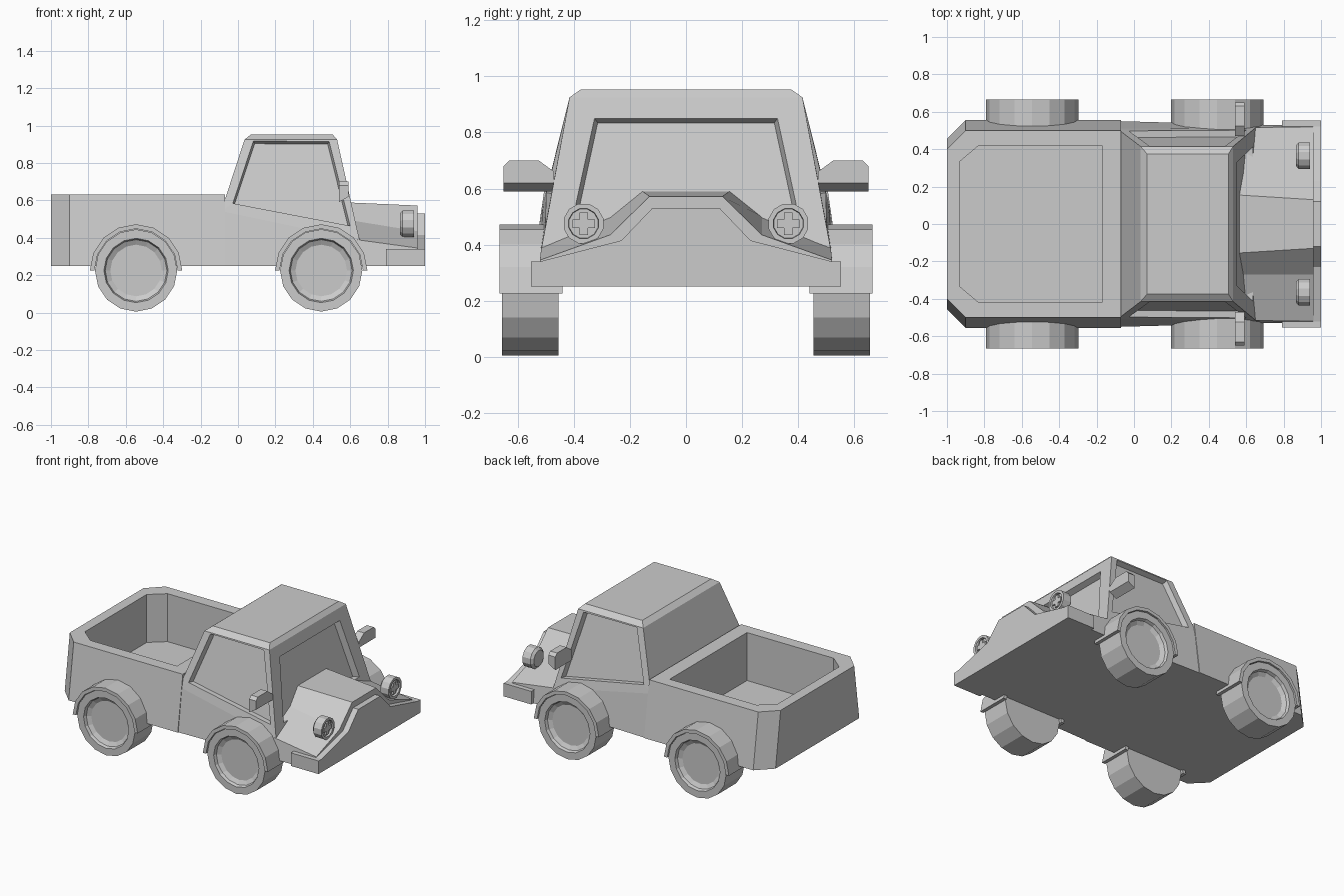
import bpy, bmesh, math
from mathutils import Vector

if "Cube" in bpy.data.objects:
    bpy.data.objects.remove(bpy.data.objects["Cube"])

mat = bpy.data.materials.new("plain grey")
mat.diffuse_color = (0.6, 0.6, 0.6, 1)
mat.use_nodes = True
mat.node_tree.nodes["Principled BSDF"].inputs["Base Color"].default_value = mat.diffuse_color


def loft(name, rings, edit=None):
    """Skin a row of equal-length closed rings and cap both ends."""
    bm = bmesh.new()
    vs = [[bm.verts.new(p) for p in r] for r in rings]
    n = len(rings[0])
    bands = []
    for a, b in zip(vs, vs[1:]):
        bands.append([bm.faces.new((a[i], a[(i + 1) % n], b[(i + 1) % n], b[i])) for i in range(n)])
    bm.faces.new(vs[0][::-1])
    bm.faces.new(vs[-1])
    bmesh.ops.recalc_face_normals(bm, faces=bm.faces[:])
    if edit:
        edit(bm, bands)
        bmesh.ops.recalc_face_normals(bm, faces=bm.faces[:])
    me = bpy.data.meshes.new(name)
    bm.to_mesh(me)
    bm.free()
    me.materials.append(mat)
    ob = bpy.data.objects.new(name, me)
    bpy.context.collection.objects.link(ob)
    return ob


def pocket(bm, face, uvs, depth):
    """Replace a quad by a frame round a sunken pane; uvs run over bl, br, tr, tl."""
    zs = sorted(face.verts, key=lambda v: v.co.z)
    key = (lambda v: v.co.x) if abs(face.normal.y) > 0.5 else (lambda v: v.co.y)
    bl, br = sorted(zs[:2], key=key)
    tl, tr = sorted(zs[2:], key=key)
    nrm = face.normal.copy()
    outer = [bl, br, tr, tl]
    pts = [bl.co.lerp(br.co, u).lerp(tl.co.lerp(tr.co, u), v) for u, v in uvs]
    mid = sum(pts, Vector()) / 4
    rim = [bm.verts.new(p) for p in pts]
    pane = [bm.verts.new(p.lerp(mid, 0.035) - nrm * depth) for p in pts]
    bm.faces.remove(face)
    for a, b in ((outer, rim), (rim, pane)):
        for i in range(4):
            j = (i + 1) % 4
            bm.faces.new((a[i], a[j], b[j], b[i]))
    bm.faces.new(pane)


def mirrored(half):
    return half + [(x, -y, z) for x, y, z in reversed(half)]


# Cargo bed: tapered box with cut rear corners and an open well
def bed_ring(front, back, cut, y_back, y_side, z):
    return mirrored([(front, y_side, z), (cut, y_side, z), (back, y_back, z)])


loft("cargo_bed", [
    bed_ring(-0.07, -1.0, -0.9, 0.455, 0.555, 0.25),
    bed_ring(-0.07, -1.0, -0.9, 0.40, 0.50, 0.63),
    bed_ring(-0.17, -0.93, -0.83, 0.335, 0.42, 0.63),
    bed_ring(-0.17, -0.93, -0.83, 0.335, 0.42, 0.30)])


# Cab: four stacked rings, with sunken windscreen and side windows
def cab_ring(xb, yb, zb, xf, yf, zf):
    return [(xb, -yb, zb), (xf, -yf, zf), (xf, yf, zf), (xb, yb, zb)]


def cut_windows(bm, bands):
    right, front, left, _ = bands[1]
    side = [(0.065, 0.13), (0.95, 0.13), (0.91, 0.98), (0.10, 0.98)]
    pocket(bm, right, side, 0.035)
    pocket(bm, left, side, 0.035)
    pocket(bm, front, [(0.09, 0.12), (0.91, 0.12), (0.88, 0.86), (0.12, 0.86)], 0.04)


loft("cab", [
    cab_ring(-0.09, 0.55, 0.25, 0.65, 0.53, 0.25),
    cab_ring(-0.09, 0.51, 0.543, 0.65, 0.515, 0.387),
    cab_ring(0.035, 0.415, 0.925, 0.53, 0.415, 0.925),
    cab_ring(0.07, 0.375, 0.953, 0.505, 0.375, 0.953)], cut_windows)

# Hood with low wings, and the grille plate in front of it
loft("hood", [
    mirrored([(0.56, 0.53, 0.25), (0.56, 0.515, 0.40), (0.56, 0.27, 0.50), (0.56, 0.155, 0.59)]),
    mirrored([(0.96, 0.53, 0.25), (0.96, 0.52, 0.345), (0.96, 0.27, 0.435), (0.96, 0.13, 0.572)])])
loft("grille", [
    mirrored([(x, 0.52, 0.30), (x, 0.52, 0.34), (x, 0.23, 0.415), (x, 0.12, 0.53)])
    for x in (0.95, 1.0)])

# Front bumper
loft("bumper", [mirrored([(x, 0.553, 0.25), (x, 0.553, 0.34)]) for x in (0.79, 1.0)])


def circle_y(cx, cz, r, y, n=16):
    return [(cx + r * math.cos(k * math.tau / n), y, cz + r * math.sin(k * math.tau / n)) for k in range(n)]


def circle_x(cy, cz, r, x, n=12):
    return [(x, cy + r * math.cos((k + .5) * math.tau / n), cz + r * math.sin((k + .5) * math.tau / n))
            for k in range(n)]


for s, side in ((-1, "right"), (1, "left")):
    for cx, end in ((-0.545, "rear"), (0.445, "front")):
        # Wheel with dished rim
        loft(f"{end}_{side}_wheel", [circle_y(cx, 0.225, r, s * y) for r, y in (
            (0.22, 0.455), (0.22, 0.655), (0.172, 0.655), (0.165, 0.635), (0.138, 0.62))])
        # Arched mudguard over the upper half of the wheel
        arc = [k * math.pi / 8 for k in range(9)]
        loft(f"{end}_{side}_mudguard", [
            [(cx + r * math.cos(a), s * y, 0.225 + r * math.sin(a))
             for r, y in ((0.223, 0.44), (0.247, 0.44), (0.247, 0.665), (0.223, 0.665))]
            for a in arc])

    # Headlamp drum with recessed lens and a raised cross
    cy, cz = s * 0.365, 0.475
    loft(f"{side}_headlamp", [circle_x(cy, cz, r, x) for r, x in (
        (0.055, 0.865), (0.073, 0.88), (0.073, 0.94), (0.055, 0.94), (0.053, 0.925))])
    w, l = 0.015, 0.04
    quarter = [(l, -w), (l, w), (w, w)]
    cross = []
    for k in range(4):
        for a, b in quarter:
            for _ in range(k):
                a, b = -b, a
            cross.append((a, b))
    loft(f"{side}_lamp_cross", [[(x, cy + a, cz + b) for a, b in cross] for x in (0.92, 0.938)])

    # Door mirror with cut top corners and a sloping underside
    def mirror_ring(x, low):
        return [(x, s * y, z) for y, z in (
            (0.47, low), (0.65, low), (0.65, 0.68), (0.63, 0.70), (0.525, 0.70), (0.47, 0.66))]
    loft(f"{side}_mirror", [mirror_ring(0.54, 0.59), mirror_ring(0.592, 0.62)])
